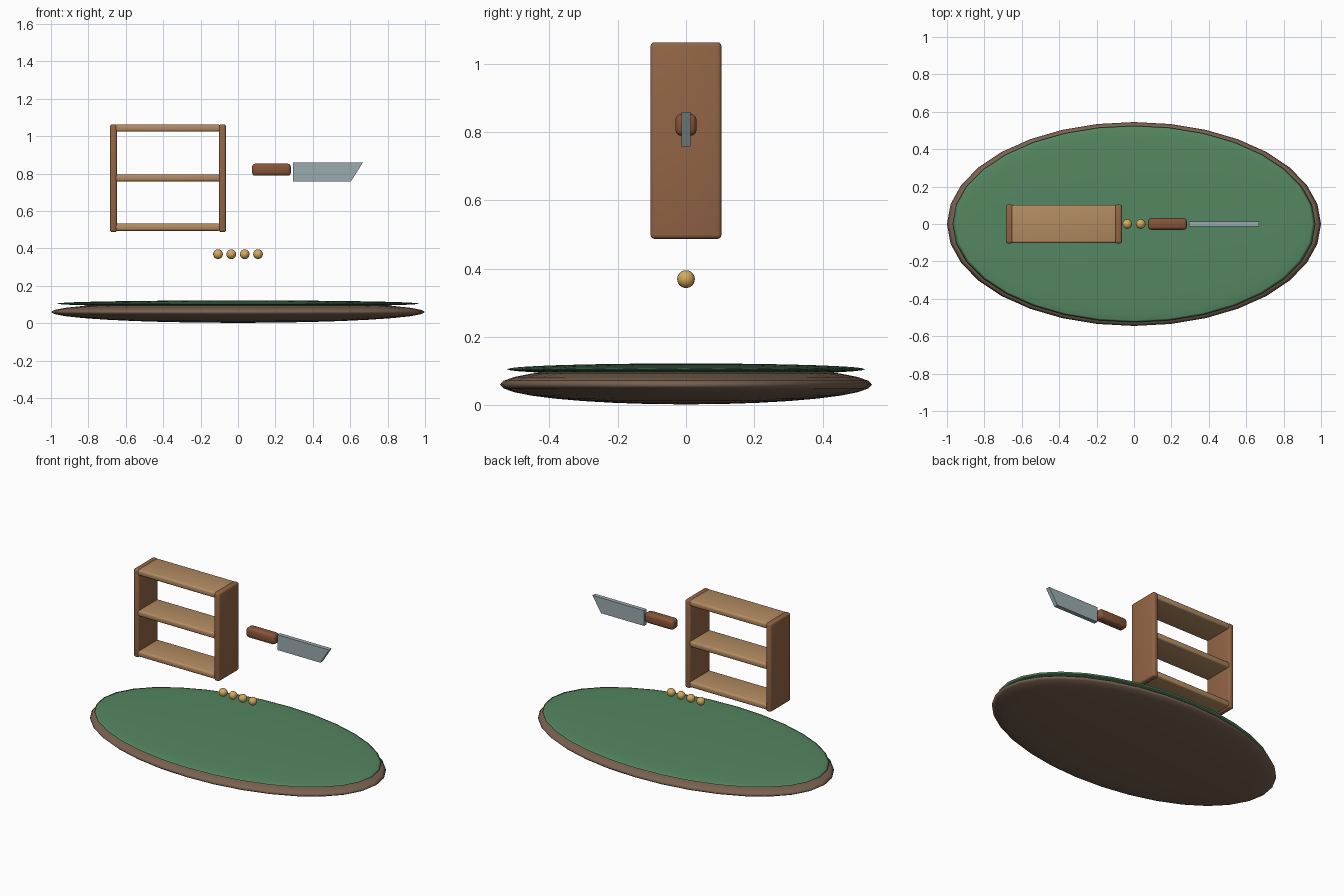
import bpy, bmesh, math

if "Cube" in bpy.data.objects:
    bpy.data.objects.remove(bpy.data.objects["Cube"])


def finish(obj, name, mat):
    obj.name = obj.data.name = name
    obj.data.materials.append(mat)
    return obj


def material(name, rgb):
    m = bpy.data.materials.new(name)
    m.diffuse_color = (*rgb, 1)
    m.use_nodes = True
    m.node_tree.nodes["Principled BSDF"].inputs["Base Color"].default_value = m.diffuse_color
    return m


def ellipsoid(name, loc, radii, mat, segments=32, rings=16):
    bpy.ops.mesh.primitive_uv_sphere_add(segments=segments, ring_count=rings, radius=1, location=loc)
    obj = bpy.context.object
    obj.scale = radii
    bpy.ops.object.transform_apply(location=False, rotation=False, scale=True)
    bpy.ops.object.shade_smooth()
    return finish(obj, name, mat)


def rounded_box(name, loc, size, bevel, mat):
    bpy.ops.mesh.primitive_cube_add(size=1, location=loc)
    obj = bpy.context.object
    obj.scale = size
    bpy.ops.object.transform_apply(location=False, rotation=False, scale=True)
    mod = obj.modifiers.new("rounding", 'BEVEL')
    mod.width, mod.segments = bevel, 3
    bpy.ops.object.modifier_apply(modifier=mod.name)
    bpy.ops.object.shade_smooth_by_angle(angle=math.radians(35))
    return finish(obj, name, mat)


def plate(name, outline, thickness, mat):
    # Outline in the xz plane, extruded symmetrically in y
    bm = bmesh.new()
    face = bm.faces.new([bm.verts.new((x, -thickness / 2, z)) for x, z in outline])
    ext = bmesh.ops.extrude_face_region(bm, geom=[face])["geom"]
    for v in ext:
        if isinstance(v, bmesh.types.BMVert):
            v.co.y += thickness
    bmesh.ops.recalc_face_normals(bm, faces=bm.faces)
    mesh = bpy.data.meshes.new(name)
    bm.to_mesh(mesh)
    bm.free()
    obj = bpy.data.objects.new(name, mesh)
    bpy.context.collection.objects.link(obj)
    return finish(obj, name, mat)


earth = material("earth", (0.19, 0.12, 0.08))
grass = material("grass", (0.09, 0.24, 0.12))
dark_wood = material("dark_wood", (0.29, 0.13, 0.06))
light_wood = material("light_wood", (0.45, 0.26, 0.12))
handle_wood = material("handle_wood", (0.24, 0.09, 0.04))
steel = material("steel", (0.33, 0.41, 0.43))
gold = material("gold", (0.65, 0.40, 0.11))

# Island base and grassy top
ellipsoid("island_base", (0, 0, 0.06), (1.0, 0.545, 0.058), earth)
ellipsoid("grass_top", (0, 0, 0.105), (0.97, 0.525, 0.017), grass)

# Open shelf unit
for side, x in (("left", -0.666), ("right", -0.083)):
    rounded_box(f"shelf_side_{side}", (x, 0, 0.775), (0.038, 0.208, 0.576), 0.012, dark_wood)
for level, z in (("bottom", 0.513), ("middle", 0.777), ("top", 1.043)):
    rounded_box(f"shelf_board_{level}", (-0.375, 0, z), (0.565, 0.204, 0.038), 0.012, light_wood)

# Knife
rounded_box("knife_handle", (0.179, 0, 0.821), (0.208, 0.062, 0.065), 0.018, handle_wood)
plate("knife_blade", [(0.294, 0.758), (0.604, 0.758), (0.667, 0.858), (0.294, 0.858)], 0.027, steel)

# Row of beads
for i in range(4):
    ellipsoid(f"bead_{i + 1}", (-0.107 + i * 0.0713, 0, 0.369), (0.026,) * 3, gold, 16, 12)
